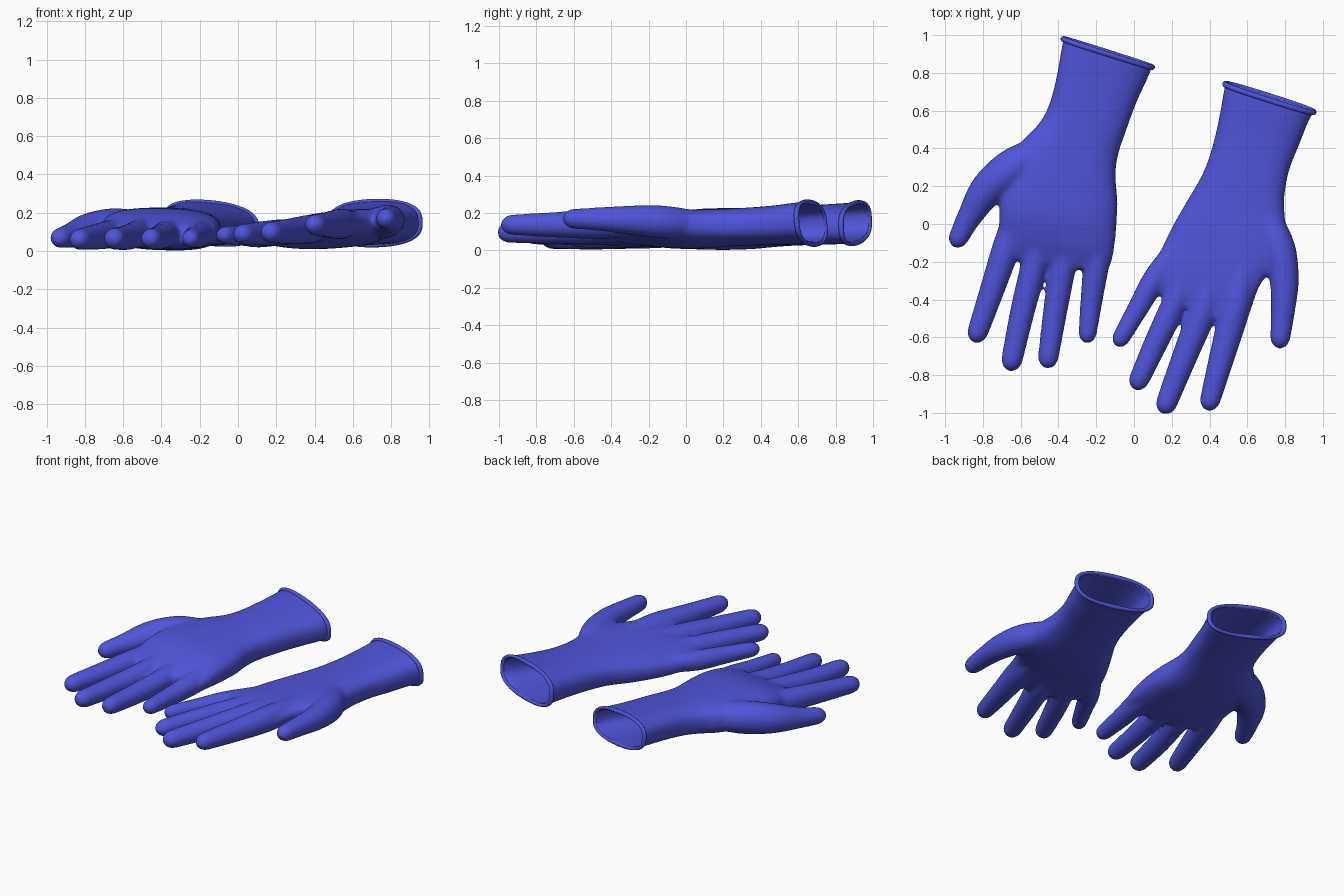
import bpy, bmesh, math
from mathutils import Vector

if "Cube" in bpy.data.objects:
    bpy.data.objects.remove(bpy.data.objects["Cube"])

BLUE = bpy.data.materials.new("blue_rubber")
BLUE.diffuse_color = (0.08, 0.09, 0.7, 1)
BLUE.use_nodes = True
BLUE.node_tree.nodes["Principled BSDF"].inputs["Base Color"].default_value = BLUE.diffuse_color
UP = Vector((0, 0, 1))


def smooth_rows(rows, n=5):
    """Catmull-Rom interpolation through rows of numbers."""
    out = []
    for i in range(len(rows) - 1):
        a, b, c, d = (rows[max(i - 1, 0)], rows[i], rows[i + 1],
                      rows[min(i + 2, len(rows) - 1)])
        for k in range(n):
            t = k / n
            out.append([0.5 * (2 * q + (r - p) * t + (2 * p - 5 * q + 4 * r - s) * t * t
                               + (3 * q - p - 3 * r + s) * t ** 3)
                        for p, q, r, s in zip(a, b, c, d)])
    return out + [list(rows[-1])]


def oval(centre, side, up, n=40, power=2.7):
    """Closed superellipse ring."""
    def f(v):
        return math.copysign(abs(v) ** (2 / power), v)
    return [centre + side * f(math.cos(2 * math.pi * k / n)) + up * f(math.sin(2 * math.pi * k / n))
            for k in range(n)]


def loft(bm, rings, closed=False):
    vs = [[bm.verts.new(p) for p in ring] for ring in rings]
    n = len(vs[0])
    pairs = list(zip(vs, vs[1:])) + ([(vs[-1], vs[0])] if closed else [])
    for a, b in pairs:
        for k in range(n):
            bm.faces.new((a[k], a[(k + 1) % n], b[(k + 1) % n], b[k]))
    if not closed:
        bm.faces.new(vs[0])
        bm.faces.new(vs[-1])


def palm(bm, rows):
    rings = []
    for r in smooth_rows(rows):
        left, right = Vector(r[0:3]), Vector(r[3:6])
        rings.append(oval((left + right) / 2, (right - left) / 2, UP * r[6]))
    loft(bm, rings)


def finger(bm, path):
    rows = smooth_rows(path)
    pts = [Vector(r[:3]) for r in rows]
    rad = [r[3] + 0.008 for r in rows]
    tip_dir = (pts[-1] - pts[-2]).normalized()
    end, r = pts[-1], rad[-1]
    for a in range(15, 86, 14):          # rounded fingertip
        pts.append(end + tip_dir * (r + 0.012) * math.sin(math.radians(a)))
        rad.append(r * math.cos(math.radians(a)))
    rings = []
    for i, p in enumerate(pts):
        d = (pts[min(i + 1, len(pts) - 1)] - pts[max(i - 1, 0)]).normalized()
        side = d.cross(UP).normalized()
        rings.append(oval(p, side * rad[i], side.cross(d) * rad[i], 20, 2))
    loft(bm, rings)


def mesh_object(name, bm):
    bmesh.ops.recalc_face_normals(bm, faces=bm.faces)
    me = bpy.data.meshes.new(name)
    bm.to_mesh(me)
    bm.free()
    ob = bpy.data.objects.new(name, me)
    bpy.context.collection.objects.link(ob)
    me.materials.append(BLUE)
    for p in me.polygons:
        p.use_smooth = True
    return ob


def glove(name, rows, fingers, rim):
    # solid hand, fused into one skin
    bm = bmesh.new()
    palm(bm, rows)
    for path in fingers:
        finger(bm, path)
    ob = mesh_object(name + "_solid", bm)
    m = ob.modifiers.new("fuse", 'REMESH')
    m.mode, m.voxel_size = 'VOXEL', 0.011
    m = ob.modifiers.new("soften", 'SMOOTH')
    m.factor, m.iterations = 0.5, 18
    dg = bpy.context.evaluated_depsgraph_get()
    fused = bpy.data.meshes.new_from_object(ob.evaluated_get(dg))
    bpy.data.objects.remove(ob)

    # cut the cuff open and give the skin a thickness
    left, right = Vector(rim[0:3]), Vector(rim[3:6])
    mid, side = (left + right) / 2, (right - left) / 2
    flat = Vector((-side.y, side.x, 0)).normalized()
    normal = (flat + UP * rim[7]).normalized()
    bm = bmesh.new()
    bm.from_mesh(fused)
    bmesh.ops.bisect_plane(bm, geom=bm.verts[:] + bm.edges[:] + bm.faces[:],
                           plane_co=mid, plane_no=normal, clear_outer=True)
    skin = mesh_object(name, bm)
    m = skin.modifiers.new("thickness", 'SOLIDIFY')
    m.thickness, m.offset = 0.012, -1

    # rolled bead round the cuff
    bm = bmesh.new()
    rings = []
    for p in oval(mid, side, (UP - flat * rim[7]) * rim[6], 64):
        out = (p - mid).normalized()
        rings.append(oval(p, out * 0.014, normal * 0.014, 10, 2))
    loft(bm, rings, closed=True)
    return [skin, mesh_object(name + "_cuff_rim", bm)]


# palm and sleeve rows: left edge xyz, right edge xyz, half thickness
left_rows = [
    (-.36, 1.04, .185, .115, .89, .135, .108), (-.38, .95, .18, .08, .79, .135, .106),
    (-.41, .78, .165, .012, .64, .135, .105), (-.45, .63, .15, -.043, .49, .135, .105),
    (-.505, .53, .14, -.083, .37, .13, .106), (-.59, .44, .135, -.098, .26, .125, .11),
    (-.67, .30, .135, -.088, .13, .12, .111), (-.71, .1, .135, -.092, 0, .118, .106),
    (-.715, -.03, .12, -.105, -.13, .11, .09), (-.715, -.13, .105, -.125, -.22, .1, .066),
    (-.68, -.18, .1, -.16, -.26, .095, .048)]
right_rows = [
    (.495, .80, .155, .985, .65, .165, .115), (.475, .70, .15, .925, .545, .165, .112),
    (.45, .56, .14, .875, .42, .155, .105), (.415, .41, .13, .82, .28, .15, .1),
    (.365, .27, .12, .795, .13, .148, .098), (.285, .13, .105, .80, .02, .15, .098),
    (.21, 0, .095, .80, -.1, .16, .094), (.16, -.1, .09, .75, -.21, .165, .085),
    (.115, -.2, .09, .665, -.33, .165, .074), (.085, -.29, .09, .615, -.47, .155, .062),
    (.15, -.39, .095, .575, -.56, .148, .046)]

# finger paths: xyz and radius, thumb first
left_fingers = [
    [(-.5, .38, .135, .075), (-.64, .3, .135, .095), (-.775, .185, .12, .085),
     (-.87, .04, .095, .059), (-.925, -.065, .082, .047)],
    [(-.62, .05, .115, .06), (-.675, -.12, .1, .067), (-.755, -.36, .085, .058), (-.825, -.565, .074, .049)],
    [(-.5, -.05, .115, .065), (-.53, -.22, .1, .064), (-.59, -.46, .082, .058), (-.645, -.713, .077, .05)],
    [(-.35, -.05, .11, .065), (-.377, -.22, .1, .064), (-.417, -.46, .082, .057), (-.453, -.70, .077, .048)],
    [(-.2, -.03, .11, .06), (-.2, -.2, .1, .062), (-.222, -.38, .085, .053), (-.245, -.573, .077, .042)]]
right_fingers = [
    [(.68, .08, .15, .065), (.765, -.12, .165, .08), (.795, -.3, .175, .07),
     (.79, -.45, .18, .057), (.775, -.595, .182, .047)],
    [(.58, -.22, .16, .06), (.537, -.44, .155, .072), (.472, -.68, .15, .062), (.405, -.925, .15, .048)],
    [(.43, -.25, .135, .06), (.36, -.47, .125, .068), (.265, -.71, .115, .06), (.175, -.942, .11, .05)],
    [(.3, -.22, .115, .055), (.215, -.42, .11, .061), (.125, -.61, .105, .057), (.03, -.817, .1, .048)],
    [(.25, -.1, .105, .05), (.117, -.28, .095, .057), (.025, -.44, .095, .049), (-.065, -.597, .095, .041)]]

parts = glove("left_glove", left_rows, left_fingers, (-.375, .98, .182, .097, .83, .135, .106, .05))
parts += glove("right_glove", right_rows, right_fingers, (.481, .742, .152, .952, .592, .165, .113, .1))

# rest the pair on the ground
low = min(v.co.z for ob in parts for v in ob.data.vertices)
for ob in parts:
    ob.location.z -= low - 0.003
